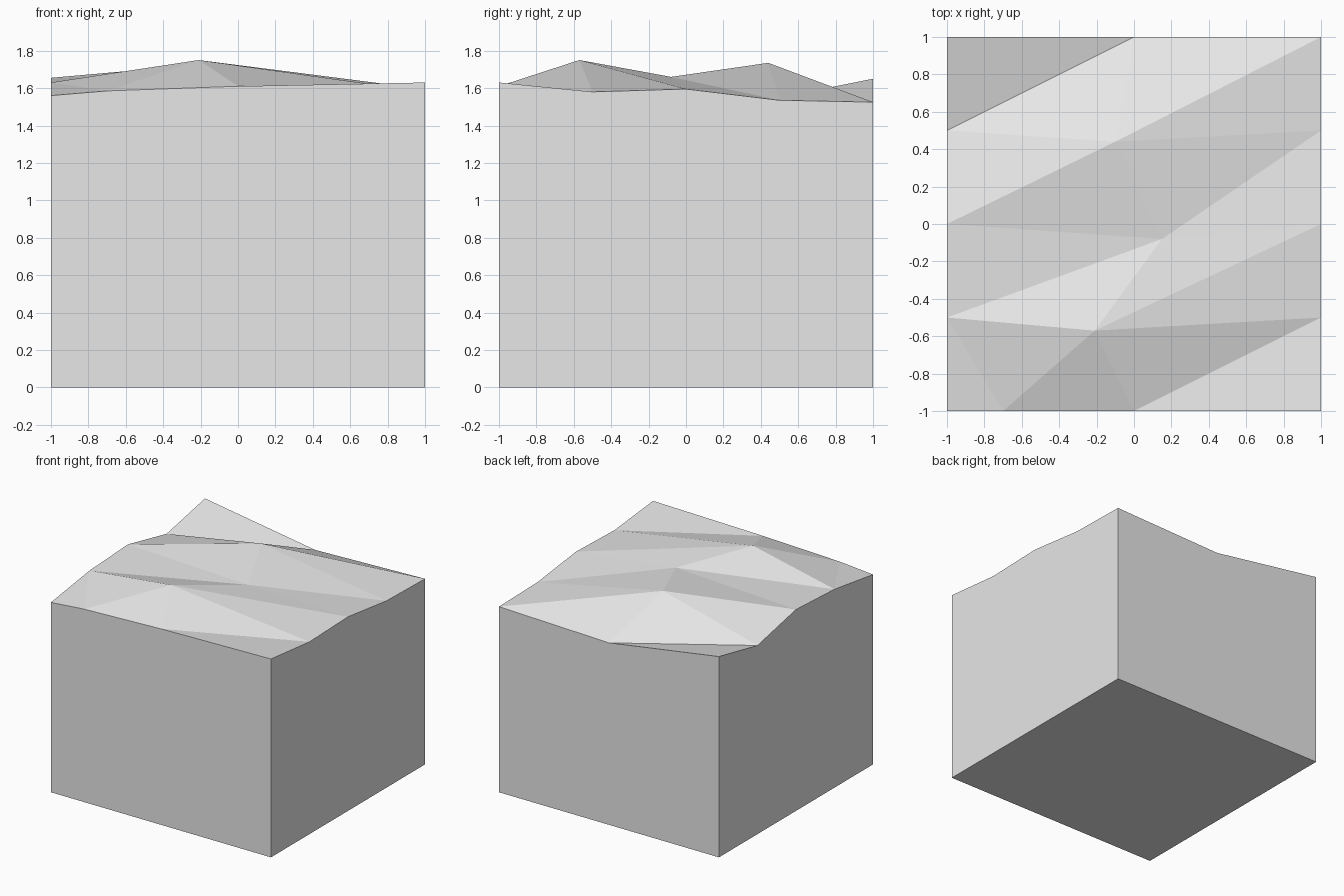
import bpy
import bmesh

cube = bpy.data.objects.get("Cube")
if cube:
    bpy.data.objects.remove(cube, do_unlink=True)

# Plain grey stone
stone = bpy.data.materials.new("light_grey_stone")
stone.use_nodes = True
grey = (0.8, 0.8, 0.8, 1)
stone.diffuse_color = grey
stone.node_tree.nodes["Principled BSDF"].inputs["Base Color"].default_value = grey

bm = bmesh.new()
vert = {}


def edge_row(prefix, x, heights):
    """Evenly spaced rim points from front to back along one side."""
    for i, z in enumerate(heights):
        vert[f"{prefix}{i}"] = bm.verts.new((x, -1 + i / 2, z))


# Rim heights on the two sides, named west (-x) and east (+x)
edge_row("w", -1, (1.56, 1.63, 1.655, 1.55, 1.65))
edge_row("e", 1, (1.63, 1.58, 1.595, 1.535, 1.525))

# Front and back rim points, then the ridge points
for name, co in {
    "f1": (-0.7, -1, 1.585),
    "f2": (0, -1, 1.61),
    "back": (0, 1, 1.495),
    "peak": (-0.21, -0.57, 1.75),
    "saddle": (0.15, -0.08, 1.66),
    "crest": (-0.1, 0.44, 1.735),
}.items():
    vert[name] = bm.verts.new(co)

# Faceted ground, listed from front to back
facets = """
w0 f1 w1
w1 f1 peak
f1 f2 peak
f2 e1 peak
f2 e0 e1
peak e1 e2
w1 peak saddle
peak e2 saddle
saddle e2 e3
w1 saddle w2
w2 saddle crest
saddle e3 crest
crest e3 e4
w2 crest w3
crest e4 back
w3 crest back
w3 back w4
"""
for line in facets.strip().splitlines():
    bm.faces.new([vert[n] for n in line.split()])

# Walls dropped from the rim to a flat base
rim = [e for e in bm.edges if e.is_boundary]
walls = bmesh.ops.extrude_edge_only(bm, edges=rim)["geom"]
for v in walls:
    if isinstance(v, bmesh.types.BMVert):
        v.co.z = 0
base_edges = [e for e in walls if isinstance(e, bmesh.types.BMEdge) and e.is_boundary]
bmesh.ops.contextual_create(bm, geom=base_edges)
bmesh.ops.recalc_face_normals(bm, faces=bm.faces)

mesh = bpy.data.meshes.new("terrain_block")
bm.to_mesh(mesh)
bm.free()
mesh.materials.append(stone)
block = bpy.data.objects.new("terrain_block", mesh)
bpy.context.collection.objects.link(block)
